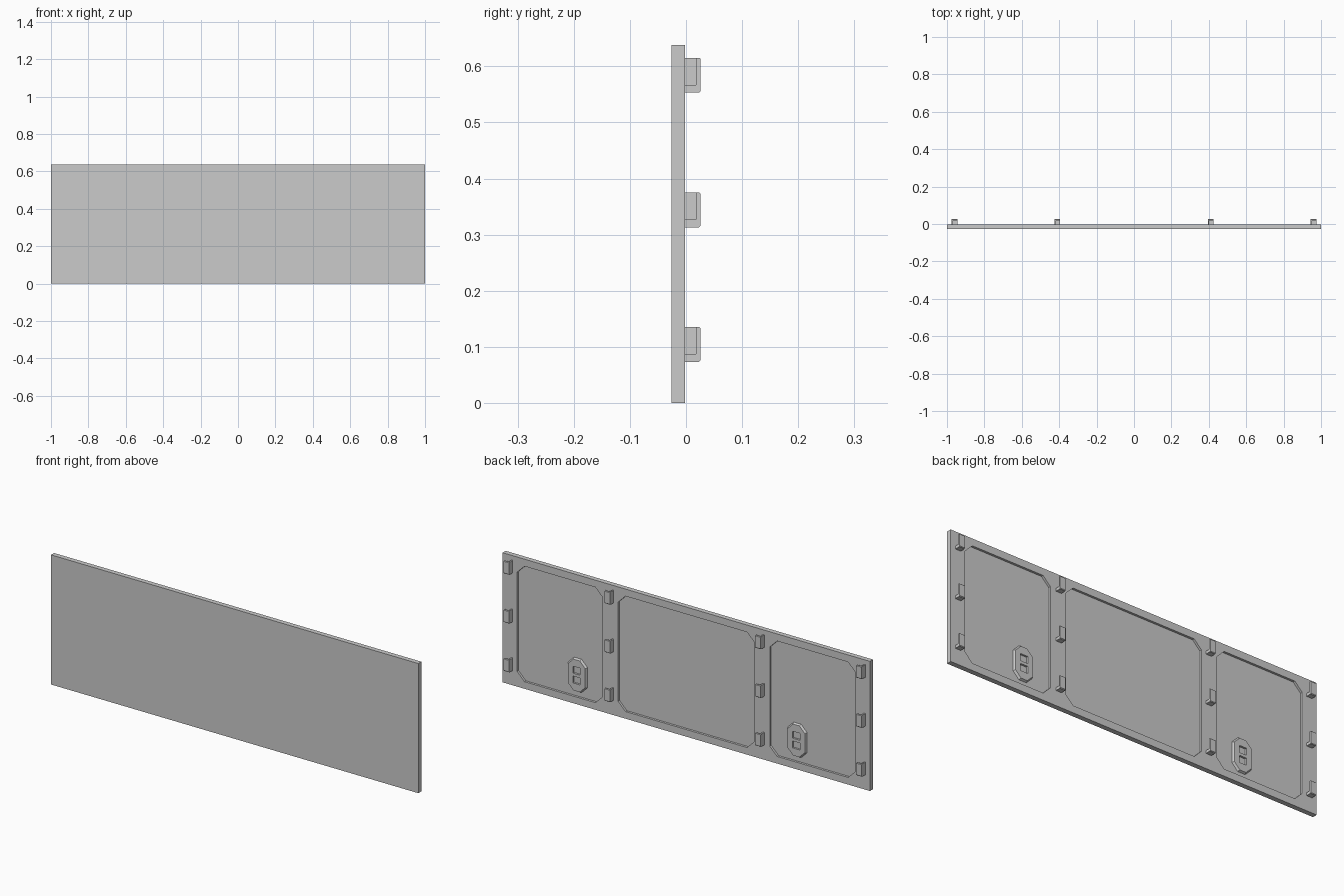
import bpy, bmesh

if "Cube" in bpy.data.objects:
    bpy.data.objects.remove(bpy.data.objects["Cube"])

FRONT, BACK, HEIGHT = -0.026, -0.002, 0.638
FLOOR = -0.013  # floor of the recessed fields


def octagon(cx, cz, w, h, c):
    """Rectangle with chamfered corners, as (x, z) points."""
    a, b = w / 2, h / 2
    return [(cx + x, cz + z) for x, z in (
        (-a + c, -b), (a - c, -b), (a, -b + c), (a, b - c),
        (a - c, b), (-a + c, b), (-a, b - c), (-a, -b + c))]


def add_prism(bm, start, end):
    """Bridge two matching 3D loops into a closed solid."""
    v0 = [bm.verts.new(p) for p in start]
    v1 = [bm.verts.new(p) for p in end]
    bm.faces.new(v0)
    bm.faces.new(v1)
    n = len(v0)
    for i in range(n):
        j = (i + 1) % n
        bm.faces.new((v0[i], v0[j], v1[j], v1[i]))


def make_object(name, *prisms):
    bm = bmesh.new()
    for start, end in prisms:
        add_prism(bm, start, end)
    bmesh.ops.recalc_face_normals(bm, faces=bm.faces)
    mesh = bpy.data.meshes.new(name)
    bm.to_mesh(mesh)
    bm.free()
    ob = bpy.data.objects.new(name, mesh)
    bpy.context.collection.objects.link(ob)
    return ob


def along_y(near, y0, y1, far=None):
    return ([(x, y0, z) for x, z in near], [(x, y1, z) for x, z in far or near])


def along_x(profile, x0, x1):
    return ([(x0, y, z) for y, z in profile], [(x1, y, z) for y, z in profile])


def rect(cx, cz, w, h):
    a, b = w / 2, h / 2
    return [(cx - a, cz - b), (cx + a, cz - b), (cx + a, cz + b), (cx - a, cz + b)]


def cut(ob, cutter):
    mod = ob.modifiers.new("cut", 'BOOLEAN')
    mod.operation, mod.solver, mod.object = 'DIFFERENCE', 'EXACT', cutter
    bpy.context.view_layer.objects.active = ob
    bpy.ops.object.modifier_apply(modifier=mod.name)
    bpy.data.objects.remove(cutter)


# Main board with three chamfered recesses on the back
board = make_object("board", along_y(rect(0, HEIGHT / 2, 2, HEIGHT), FRONT, BACK))
fields = [(-0.688, 0.466), (0, 0.742), (0.688, 0.466)]
cut(board, make_object("recess_cutter", *[
    along_y(octagon(x, HEIGHT / 2, w, 0.568, 0.04), FLOOR, 0.05) for x, w in fields]))

# Octagonal latch bosses with a slot split by a crossbar
for side, x in (("right", 0.598), ("left", -0.598)):
    boss = make_object("latch_boss_" + side, along_y(
        octagon(x, 0.14, 0.106, 0.166, 0.032), FLOOR - 0.002, BACK - 0.001,
        octagon(x, 0.14, 0.094, 0.154, 0.030)))
    cut(boss, make_object("slot_cutter", *[
        along_y(rect(x, 0.14 + dz, 0.04, 0.034), FLOOR + 0.0005, 0.05)
        for dz in (-0.024, 0.024)]))

# Hanging hooks: floor and outer lip, closed on one side
Y0, Y1, H = BACK - 0.001, 0.026, 0.062
lip = [(Y0, 0), (Y1 - 0.003, 0), (Y1, 0.003), (Y1, H - 0.002), (Y1 - 0.002, H),
       (0.018, H), (0.018, 0.014), (Y0, 0.014)]
wall = [(Y0, 0.012), (0.020, 0.012), (0.020, H), (Y0, H)]
hook = make_object("hook", along_x(lip, -0.015, 0.015), along_x(wall, -0.015, -0.008))
hook_mesh = hook.data
bpy.data.objects.remove(hook)
for x in (-0.96, -0.41, 0.41, 0.96):
    for z in (0.073, 0.313, 0.553):
        ob = bpy.data.objects.new("hook", hook_mesh)
        ob.location = (x, 0, z)
        bpy.context.collection.objects.link(ob)
